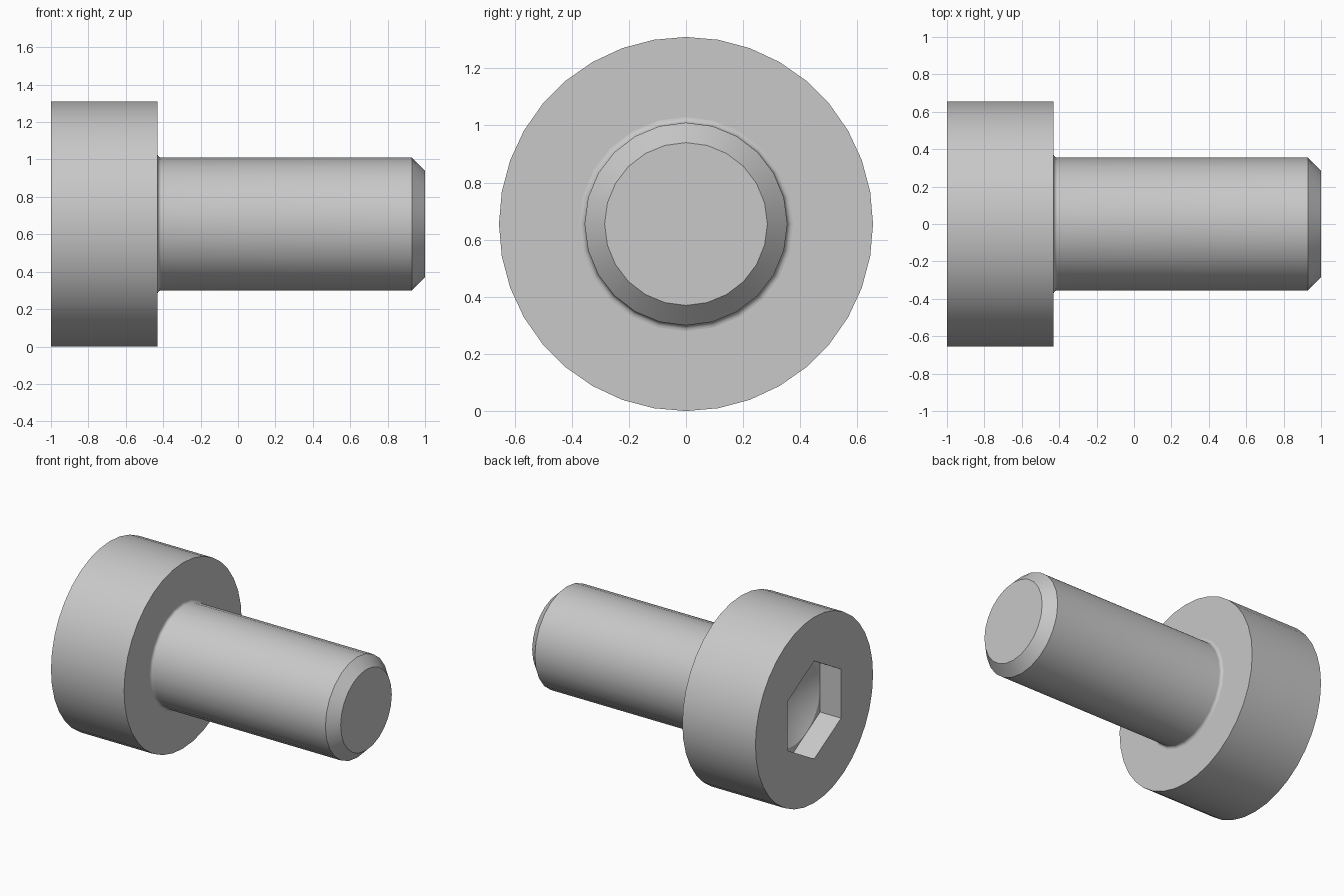
import bpy, bmesh
from math import sin, cos, tan, pi, radians

if "Cube" in bpy.data.objects:
    bpy.data.objects.remove(bpy.data.objects["Cube"])

HEAD_R, HEAD_X = 0.655, -0.43
SHANK_R, FILLET, CHAMFER = 0.355, 0.02, 0.07
HEX_R, HEX_DEPTH = 0.345, 0.163
SHANK_SIDES = 24

steel = bpy.data.materials.new("grey_steel")
steel.use_nodes = True
GREY = (0.58, 0.58, 0.58, 1)
steel.diffuse_color = GREY
steel.node_tree.nodes["Principled BSDF"].inputs["Base Color"].default_value = GREY


def ring(bm, x, r, sides):
    """Closed loop of vertices round the screw axis, first one at the top."""
    return [bm.verts.new((x, r * sin(2 * pi * i / sides), HEAD_R + r * cos(2 * pi * i / sides)))
            for i in range(sides)]


def skin(bm, a, b):
    """Join two loops with equal numbers of sides."""
    n = len(a)
    for i in range(n):
        j = (i + 1) % n
        bm.faces.new((a[i], a[j], b[j], b[i]))


def annulus(bm, outer, inner):
    """Fill the flat area between two loops with any numbers of sides."""
    edges = []
    for loop in (outer, inner):
        for i, v in enumerate(loop):
            w = loop[(i + 1) % len(loop)]
            edges.append(bm.edges.get((v, w)) or bm.edges.new((v, w)))
    bmesh.ops.triangle_fill(bm, edges=edges, use_beauty=True)


def finish(bm, name):
    bmesh.ops.recalc_face_normals(bm, faces=bm.faces[:])
    mesh = bpy.data.meshes.new(name)
    bm.to_mesh(mesh)
    bm.free()
    mesh.materials.append(steel)
    obj = bpy.data.objects.new(name, mesh)
    bpy.context.collection.objects.link(obj)
    bpy.ops.object.select_all(action='DESELECT')
    obj.select_set(True)
    bpy.context.view_layer.objects.active = obj
    bpy.ops.object.shade_smooth_by_angle(angle=radians(30))


# Head: cylinder with a hexagonal socket ending in a drilled cone
bm = bmesh.new()
front = ring(bm, -1, HEAD_R, 36)
under = ring(bm, HEAD_X, HEAD_R, 36)
skin(bm, front, under)
annulus(bm, under, ring(bm, HEAD_X, SHANK_R + FILLET, SHANK_SIDES))
mouth = ring(bm, -1, HEX_R, 6)
floor = ring(bm, HEX_DEPTH - 1, HEX_R, 6)
skin(bm, mouth, floor)
annulus(bm, front, mouth)
drill_r = HEX_R * cos(pi / 6) - 0.002
drill = ring(bm, HEX_DEPTH - 1, drill_r, 36)
annulus(bm, floor, drill)
tip = bm.verts.new((HEX_DEPTH - 1 + drill_r / tan(pi / 3), 0, HEAD_R))
for i, v in enumerate(drill):
    bm.faces.new((v, drill[(i + 1) % len(drill)], tip))
finish(bm, "socket_head")

# Shank: fillet under the head, plain cylinder, chamfered end
bm = bmesh.new()
steps = 5
profile = [(HEAD_X + FILLET * (1 - cos(t)), SHANK_R + FILLET * (1 - sin(t)))
           for t in (i * pi / 2 / steps for i in range(steps + 1))]
profile += [(1 - CHAMFER, SHANK_R), (1, SHANK_R - CHAMFER)]
loops = [ring(bm, x, r, SHANK_SIDES) for x, r in profile]
for a, b in zip(loops, loops[1:]):
    skin(bm, a, b)
bm.faces.new(loops[-1])
finish(bm, "shank")
